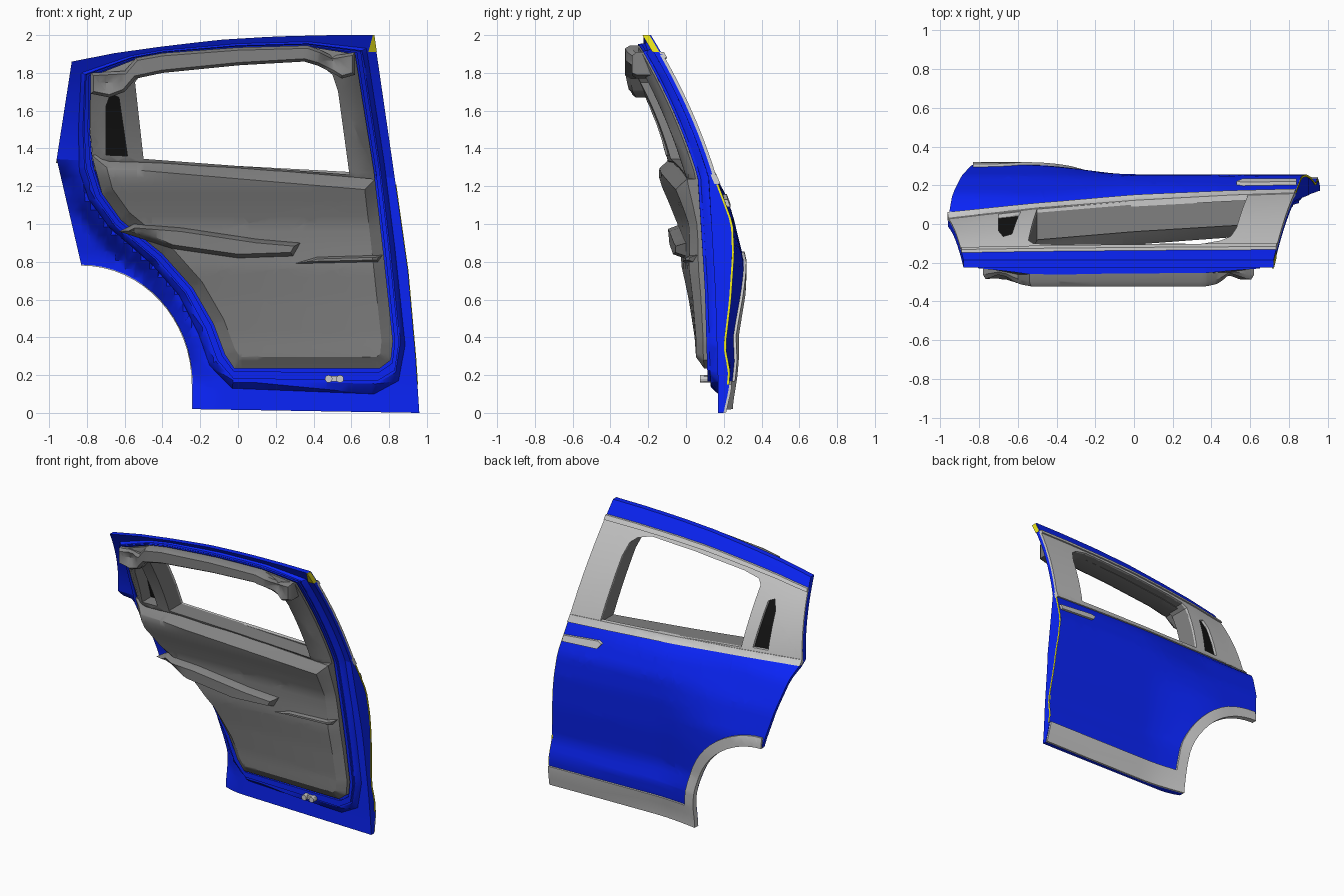
import bpy, bmesh, math
from mathutils import Vector

if "Cube" in bpy.data.objects:
    bpy.data.objects.remove(bpy.data.objects["Cube"])

def material(name, rgb):
    m = bpy.data.materials.new(name)
    m.diffuse_color = (*rgb, 1)
    m.use_nodes = True
    m.node_tree.nodes["Principled BSDF"].inputs["Base Color"].default_value = m.diffuse_color
    return m

BLUE = material("blue_paint", (0.003, 0.018, 0.95))
YELLOW = material("yellow_edge", (0.85, 0.8, 0.01))
BLACK = material("dark_glass", (0.007, 0.007, 0.007))
TRIM_GREY = material("trim_grey", (0.22, 0.22, 0.22))

def lerp(a, b, t):
    return a + (b - a) * t

def clamp(v):
    return max(0.0, min(1.0, v))

def interp(table, v):
    if v <= table[0][0]:
        return table[0][1]
    for (a, p), (b, q) in zip(table, table[1:]):
        if v <= b:
            return lerp(p, q, (v - a) / (b - a))
    return table[-1][1]

def edge_dist(x, z, loop):
    p, best = Vector((x, z)), 9.0
    for a, b in zip(loop, loop[1:] + loop[:1]):
        a, d = Vector(a), Vector(b) - Vector(a)
        best = min(best, (p - a - d * clamp((p - a).dot(d) / d.length_squared)).length)
    return best

# Surfaces: depth y as a function of (x, z)
TOP = [(-.88, 1.86), (-.65, 1.905), (-.4, 1.94), (-.1, 1.975), (.2, 1.993), (.5, 2.0), (.72, 2.0)]
BELT_Y = [(-.96, .02), (-.5, .075), (0, .115), (.5, .143), (.83, .155)]
FRONT = [(0, .155), (.04, .175), (.24, .25), (.4, .256), (.64, .24), (.89, .21), (1.02, .235), (1.12, .225), (1.25, .195)]
REAR = [(0, .08), (.07, .14), (.3, .25), (.52, .305), (.7, .305), (.9, .295), (1.1, .285), (1.3, .265)]

def belt(x):
    return 1.29 - .056 * x

def zline(x, t):
    return lerp(belt(x), interp(TOP, x), t)

def skin(x, z):
    by, d = interp(BELT_Y, x), belt(x) - z
    if d < 0:
        t = -d / (interp(TOP, x) - belt(x))
        return lerp(by, -.19, t) + .12 * t * (1 - t)
    w = clamp((.1 - x) / .65)
    w = w * w * (3 - 2 * w)
    y = lerp(interp(FRONT, d), interp(REAR, d), w)
    return y - (lerp(.155, .08, w) - by) * max(0, 1 - d / .1)

def jamb(x, z):
    d = belt(x) - z
    if d < 0:
        return skin(x, z) - .07
    return lerp(interp(BELT_Y, x) - .07, .12, clamp(d / .6)) + .015 * clamp((d - .6) / .5)

def off(f, o):
    return lambda x, z: f(x, z) + o

flange = off(jamb, .035)

def shell(name, loops, f0, f1, mat=None, step=.06, inset=0):
    """Fill outline (plus holes) in xz, grid it, then close it between depths f0 and f1."""
    bm = bmesh.new()
    for loop in loops:
        vs = [bm.verts.new((x, 0, z)) for x, z in loop]
        for a, b in zip(vs, vs[1:] + vs[:1]):
            bm.edges.new((a, b))
    bmesh.ops.triangle_fill(bm, use_beauty=True, edges=bm.edges[:], normal=(0, -1, 0))
    if inset:
        bmesh.ops.inset_region(bm, faces=bm.faces[:], thickness=inset, use_boundary=True, use_even_offset=True)
    for axis in (0, 2):
        vals = [v.co[axis] for v in bm.verts]
        lo, hi = min(vals), max(vals)
        n = max(1, round((hi - lo) / step))
        no = Vector((axis == 0, 0, axis == 2))
        for i in range(1, n):
            bmesh.ops.bisect_plane(bm, geom=bm.verts[:] + bm.edges[:] + bm.faces[:], dist=1e-5,
                                   plane_co=no * lerp(lo, hi, i / n), plane_no=no)
    front, faces = bm.verts[:], bm.faces[:]
    rim = [e.verts[:] for e in bm.edges if e.is_boundary]
    back = {v: bm.verts.new((v.co.x, f1(v.co.x, v.co.z), v.co.z)) for v in front}
    for f in faces:
        bm.faces.new([back[v] for v in reversed(f.verts[:])])
    for a, b in rim:
        bm.faces.new((a, b, back[b], back[a]))
    for v in front:
        v.co.y = f0(v.co.x, v.co.z)
    bmesh.ops.recalc_face_normals(bm, faces=bm.faces[:])
    me = bpy.data.meshes.new(name)
    bm.to_mesh(me)
    bm.free()
    me.shade_smooth()
    me.set_sharp_from_angle(angle=math.radians(32))
    if mat:
        me.materials.append(mat)
    ob = bpy.data.objects.new(name, me)
    bpy.context.collection.objects.link(ob)

def line(t, n=14):
    """Points along the door at height fraction t between belt (0) and roof (1)."""
    xs = [lerp(-.96 + .08 * t, .83 - .11 * t, i / n) for i in range(n + 1)]
    return [(x, zline(x, t)) for x in xs]

def strip(t0, t1):
    return line(t0) + line(t1)[::-1]

# Outlines
ARCH = [(-.24, .02)] + [(-.83 + .59 * math.cos(a), .15 + .635 * math.sin(a))
                        for a in [math.pi / 2 * i / 16 for i in range(17)]]
TRIM = [(-.78, 1.78), (-.785, 1.5), (-.77, 1.32), (-.72, 1.16), (-.62, 1.02), (-.4, .84), (-.24, .66),
        (-.13, .47), (-.07, .31), (-.02, .235), (.75, .235), (.81, .28), (.82, .38), (.77, .85),
        (.72, 1.28), (.62, 1.9), (.37, 1.94), (0, 1.93), (-.4, 1.9), (-.55, 1.87)]
RING = [(-.83, 1.8), (-.845, 1.5), (-.84, 1.28), (-.79, 1.13), (-.68, .98), (-.46, .79), (-.31, .62),
        (-.21, .42), (-.15, .25), (-.03, .13), (.72, .1), (.85, .17), (.885, .36), (.83, .88),
        (.775, 1.32), (.68, 1.93), (.37, 1.965), (0, 1.955), (-.4, 1.92), (-.57, 1.89)]
WINDOW = [(-.5, 1.345), (-.545, 1.75), (-.52, 1.785), (-.4, 1.81), (0, 1.845), (.35, 1.86), (.45, 1.83),
          (.5, 1.79), (.53, 1.7), (.59, 1.262)]
QUARTER = [(-.7, 1.365), (-.7, 1.62), (-.675, 1.69), (-.63, 1.67), (-.585, 1.36)]

# Painted body: lower door (thinning to the rear edge), upper frame, jamb ring and seal lip
def inner_body(x, z):
    thin = clamp((-.1 - x) / .15) * clamp((belt(x) - z) / .1) * clamp(edge_dist(x, z, RING) / .09)
    return lerp(flange(x, z), skin(x, z) - .03, thin)

shell("lower_door_body", [line(0) + [(.9, .75), (.94, .3), (.96, 0)] + ARCH], inner_body, skin, BLUE, .045)
upper = line(0)[:1] + line(1) + line(0)[-1:] + [(.722, 1.25)] + TRIM[15:] + [TRIM[0], TRIM[1], (-.77, 1.333)]
shell("upper_door_frame", [upper], flange, skin, BLUE)
shell("roof_edge", [strip(.86, 1)], off(skin, -.02), off(skin, .004), BLUE, .04)

def ring_face(x, z):
    return flange(x, z) - .04 * clamp(edge_dist(x, z, RING) / .022)

def between(t):
    return [(lerp(a, c, t), lerp(b, d, t)) for (a, b), (c, d) in zip(TRIM, RING)]

shell("jamb_ring_slope", [RING, between(.6)], ring_face, off(flange, .01), BLUE)
shell("jamb_ring", [between(.6), TRIM], off(jamb, -.005), off(flange, .01), BLUE)
shell("seal_lip", [between(.5), between(.15)], off(jamb, -.02), off(jamb, .01), BLUE)

# Outer grey covers and mouldings
shell("pillar_cover", [strip(0, .86), WINDOW, QUARTER], off(skin, -.01), off(skin, .008))
shell("drip_rail", [strip(.84, .88)], off(skin, -.005), off(skin, .02))
shell("belt_molding", [strip(-.04, .025)], off(skin, -.02), off(skin, .012))
shell("rocker_trim", [[(-.24, .02), (.957, .002), (.947, .15), (-.18, .17)]], off(skin, -.01), off(skin, .014))
wide = [(lerp(-.83, x, 1.12), lerp(.2, z, 1.12) if z > .1 else z) for x, z in ARCH]
lip = [(lerp(-.83, x, .992), lerp(.15, z, .992)) for x, z in ARCH]
shell("wheel_arch_trim", [lip + wide[::-1]], off(skin, -.025), off(skin, .014), None, .04)
shell("outer_handle", [[(.84, 1.09), (.84, 1.13), (.56, 1.158), (.53, 1.145), (.56, 1.108)]],
      off(skin, -.01), off(skin, .018))
shell("quarter_glass", [QUARTER], off(skin, -.05), off(skin, -.015), BLACK)

# Yellow front edge of the skin and corner cap
EDGE = [(.835, 1.21), (.9, .75), (.94, .3), (.95, .15)]
shell("front_edge_strip", [[(x - .006, z) for x, z in EDGE] + [(x + .003, z) for x, z in EDGE[::-1]]],
      off(skin, -.012), off(skin, -.001), YELLOW)
shell("corner_cap", [[(.69, 1.91), (.735, 1.91), (.722, 2.0), (.714, 2.0)]],
      off(flange, -.006), off(skin, -.004), YELLOW)

# Inner trim panel, armrest and pocket ledge
PANEL = [(-.09, .06), (.24, .06), (.4, .04), (.6, 0), (.77, -.04), (.9, -.05), (1.0, -.055), (1.1, -.09),
         (1.2, -.13), (1.27, -.15), (1.33, -.125), (1.4, -.12)]
panel_loop = [(-.775, 1.366)] + TRIM[3:14] + [(.725, 1.238)]

def panel(x, z):
    y = interp(PANEL, z) + .05 * (x + .7) * clamp((z - .3) / .6)
    return lerp(jamb(x, z), y, .5 + .5 * clamp(edge_dist(x, z, panel_loop) / .06))

def raised(loop, depth, width):
    return lambda x, z: panel(x, z) - depth * clamp(edge_dist(x, z, loop) / width)

shell("door_trim_panel", [panel_loop], panel, flange, TRIM_GREY, .04, .06)
ARM = [(-.63, .96), (-.55, 1.0), (-.3, .98), (.1, .92), (.33, .9), (.29, .83), (0, .82), (-.35, .87)]
shell("armrest", [ARM], raised(ARM, .055, .02), off(panel, .02), TRIM_GREY, .04, .02)
LEDGE = [(.3, .79), (.42, .825), (.765, .835), (.74, .8)]
shell("pocket_ledge", [LEDGE], raised(LEDGE, .02, .01), off(panel, .02), TRIM_GREY, .05, .01)

# Inner pillar trim around the window
pillar_loop = [(-.76, 1.28), TRIM[1], TRIM[0]] + TRIM[15:][::-1] + [TRIM[14], (.73, 1.18)]

def pillar(x, z):
    return jamb(x, z) - .03 - .05 * clamp(edge_dist(x, z, pillar_loop) / .06)

shell("window_pillar_trim", [pillar_loop, WINDOW, QUARTER], pillar, off(skin, -.005), TRIM_GREY, .05)

# Header trim with dished ends
HEADER = [(-.78, 1.8), (-.6, 1.81), (-.54, 1.88), (-.4, 1.905), (0, 1.935), (.37, 1.945), (.44, 1.92),
          (.5, 1.89), (.62, 1.91), (.62, 1.79), (.55, 1.77), (.5, 1.8), (.42, 1.84), (.35, 1.86),
          (0, 1.84), (-.4, 1.8), (-.54, 1.77), (-.6, 1.7), (-.68, 1.67), (-.78, 1.69)]

def header(x, z):
    dish = sum(.05 * math.exp(-((x - a) ** 2 + (z - b) ** 2) / .003) for a, b in ((-.68, 1.755), (.5, 1.855)))
    side = .035 * clamp((abs(x + .08) - .45) / .2)
    return -.322 + side + dish + .025 * (1 - clamp(edge_dist(x, z, HEADER) / .015))

shell("header_trim", [HEADER], header, off(jamb, .01), TRIM_GREY, .04, .015)

# Door check bolts
for i, x in enumerate((.48, .54)):
    bpy.ops.mesh.primitive_cylinder_add(vertices=12, radius=.02, depth=.07, location=(x, .11, .18),
                                        rotation=(math.pi / 2, 0, 0))
    bpy.context.object.name = f"check_bolt_{i + 1}"
bpy.ops.mesh.primitive_cube_add(size=1, location=(.51, .12, .18))
bpy.context.object.name = "check_plate"
bpy.context.object.scale = (.09, .05, .03)
